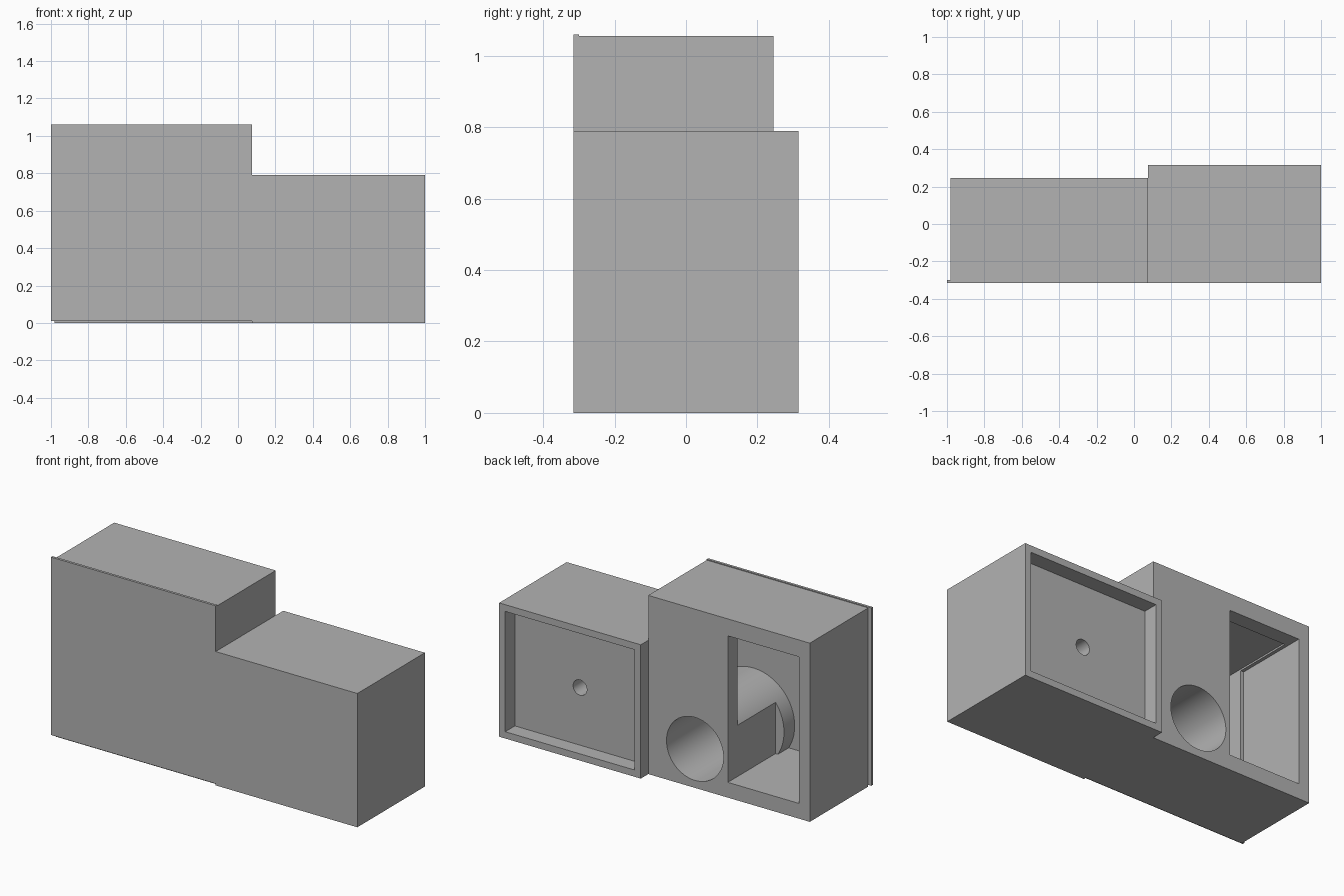
import bpy
import math

old = bpy.data.objects.get("Cube")
if old:
    bpy.data.objects.remove(old, do_unlink=True)

# One flat grey for everything
grey = bpy.data.materials.new("plain_grey")
grey.use_nodes = True
colour = (0.45, 0.45, 0.45, 1)
grey.diffuse_color = colour
grey.node_tree.nodes["Principled BSDF"].inputs["Base Color"].default_value = colour


def box(name, low, high):
    """Box between two opposite corners."""
    bpy.ops.mesh.primitive_cube_add(size=1)
    ob = bpy.context.object
    ob.name = name
    ob.location = [(a + b) / 2 for a, b in zip(low, high)]
    ob.scale = [b - a for a, b in zip(low, high)]
    bpy.ops.object.transform_apply(location=True, scale=True)
    ob.data.materials.append(grey)
    return ob


def rod(name, x, z, radius, back, front):
    """Round rod lying along y."""
    bpy.ops.mesh.primitive_cylinder_add(
        vertices=64, radius=radius, depth=abs(front - back),
        location=(x, (back + front) / 2, z), rotation=(math.pi / 2, 0, 0))
    ob = bpy.context.object
    ob.name = name
    bpy.ops.object.transform_apply(location=True, rotation=True)
    ob.data.materials.append(grey)
    return ob


def cut(target, *cutters):
    """Subtract each cutter from the target, then discard it."""
    for cutter in cutters:
        cutter.hide_render = True
        mod = target.modifiers.new("cut", 'BOOLEAN')
        mod.operation = 'DIFFERENCE'
        mod.solver = 'EXACT'
        mod.object = cutter
        bpy.context.view_layer.objects.active = target
        bpy.ops.object.modifier_apply(modifier=mod.name)
        bpy.data.objects.remove(cutter, do_unlink=True)


def finish(ob):
    bpy.ops.object.select_all(action='DESELECT')
    ob.select_set(True)
    bpy.context.view_layer.objects.active = ob
    bpy.ops.object.shade_smooth_by_angle(angle=math.radians(30))


# Main chamber: hollow, with a thick round port wall left standing inside
port_x, port_z = -0.23, 0.23
chamber = box("tall_chamber", (-0.98, -0.3, 0), (0.075, 0.245, 1.055))
cavity = box("cavity", (-0.89, -0.35, 0.09), (-0.015, 0.155, 0.965))
cut(cavity, rod("port_wall", port_x, port_z, 0.27, 0.4, -0.5))
opening = box("opening", (-0.91, -0.2, 0.09), (-0.445, 0.4, 0.955))
port = rod("port", port_x, port_z, 0.186, 0.4, -0.4)
cut(chamber, cavity, opening, port)
finish(chamber)

# Thin panel closing the front of the tall chamber
box("front_panel", (-1, -0.315, 0.01), (0.075, -0.3, 1.06))

# Lower block with a shallow rear recess and a small round hole
block = box("low_block", (0.075, -0.315, 0), (1, 0.315, 0.79))
recess = box("recess", (0.115, 0.225, 0.04), (0.96, 0.5, 0.75))
hole = rod("hole", 0.535, 0.38, 0.045, 0.4, 0)
cut(block, recess, hole)
finish(block)
